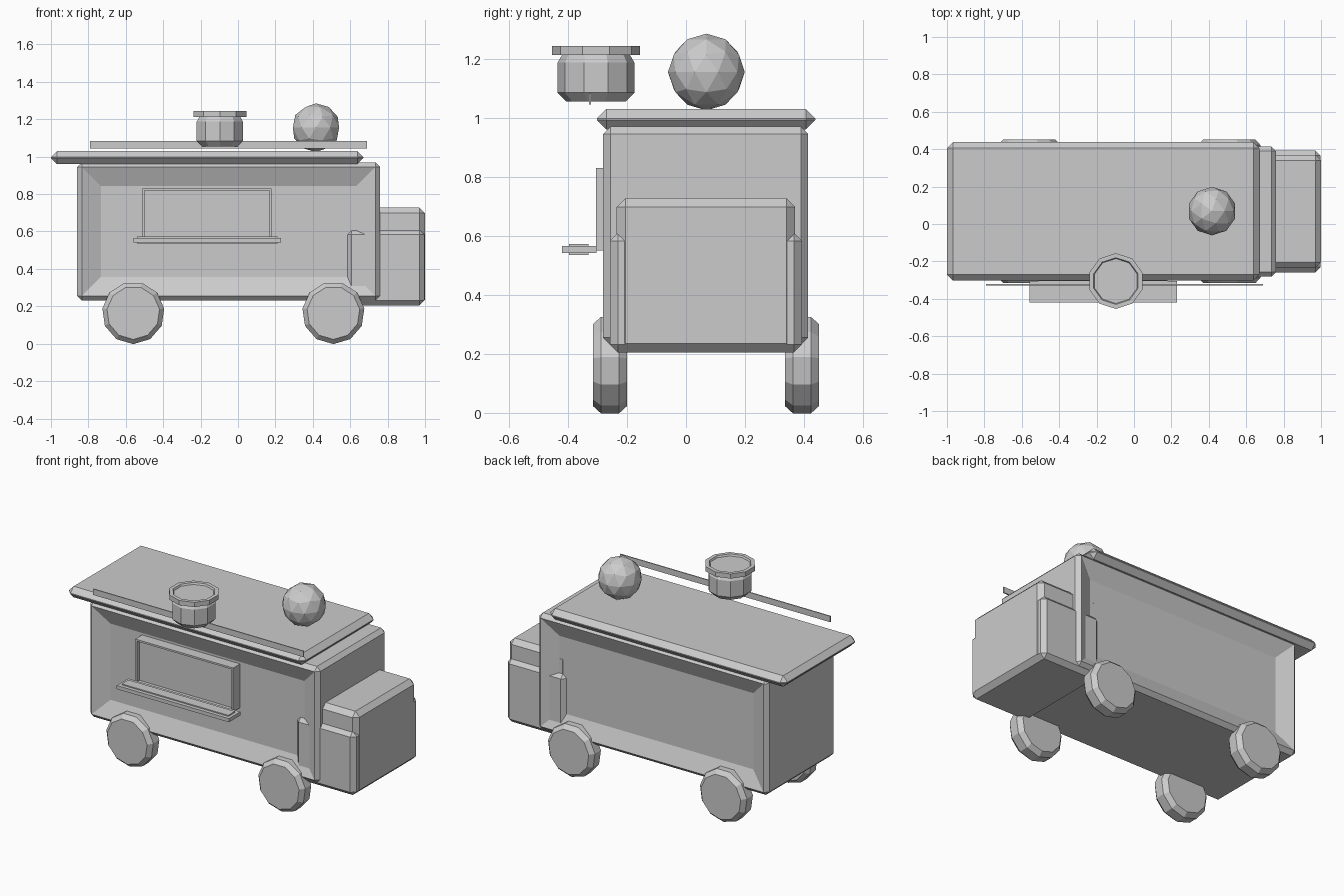
import bpy, bmesh, math
from mathutils import Matrix, Vector

if "Cube" in bpy.data.objects:
    bpy.data.objects.remove(bpy.data.objects["Cube"])

grey = bpy.data.materials.new("plain_grey")
grey.diffuse_color = (0.6, 0.6, 0.6, 1)
grey.use_nodes = True
grey.node_tree.nodes["Principled BSDF"].inputs["Base Color"].default_value = grey.diffuse_color


def finish(bm, name):
    bmesh.ops.recalc_face_normals(bm, faces=bm.faces[:])
    mesh = bpy.data.meshes.new(name)
    bm.to_mesh(mesh)
    bm.free()
    mesh.materials.append(grey)
    obj = bpy.data.objects.new(name, mesh)
    bpy.context.collection.objects.link(obj)
    return obj


def box_bm(lo, hi, bevel=0.0):
    """Box between two corners with flat chamfered edges."""
    bm = bmesh.new()
    bmesh.ops.create_cube(bm, size=1)
    lo, hi = Vector(lo), Vector(hi)
    for v in bm.verts:
        v.co = Vector([(lo[i] + hi[i]) / 2 + v.co[i] * (hi[i] - lo[i]) for i in range(3)])
    if bevel:
        bmesh.ops.bevel(bm, geom=bm.edges[:], offset=bevel, segments=1,
                        profile=0.5, affect='EDGES')
    bm.normal_update()
    return bm


def box(name, lo, hi, bevel=0.0):
    return finish(box_bm(lo, hi, bevel), name)


def lathe(name, profile, sides, centre, rot=Matrix()):
    """Faceted solid from (radius, height) rings, first vertex on +y."""
    bm = bmesh.new()
    rings = []
    for r, h in profile:
        rings.append([bm.verts.new((r * math.sin(2 * math.pi * i / sides),
                                    r * math.cos(2 * math.pi * i / sides), h))
                      for i in range(sides)])
    for a, b in zip(rings, rings[1:]):
        for i in range(sides):
            j = (i + 1) % sides
            bm.faces.new((a[i], a[j], b[j], b[i]))
    bm.faces.new(rings[0])
    bm.faces.new(rings[-1])
    bm.transform(Matrix.Translation(centre) @ rot)
    return finish(bm, name)


def inset_sides(bm, directions, thickness, depth):
    """Inset the largest face looking in each y direction."""
    for d in directions:
        face = max((f for f in bm.faces if f.normal.y * d > 0.99),
                   key=lambda f: f.calc_area())
        bmesh.ops.inset_individual(bm, faces=[face], thickness=thickness, depth=depth)
        bm.normal_update()


# truck body with a sloped recess on both long sides
bm = box_bm((-0.86, -0.281, 0.23), (0.76, 0.414, 0.97), 0.025)
inset_sides(bm, (-1, 1), 0.145, -0.045)
finish(bm, "body")

# overhanging roof
box("roof", (-1.0, -0.302, 0.96), (0.67, 0.438, 1.03), 0.032)

# cab, with wider lower cheeks that run back into the body
box("cab", (0.58, -0.235, 0.205), (1.0, 0.37, 0.728), 0.03)
box("cab_lower", (0.58, -0.258, 0.205), (0.997, 0.393, 0.61), 0.027)

# serving window: a frame slab with a sunken pane
bm = box_bm((-0.51, -0.305, 0.55), (0.18, -0.22, 0.83))
inset_sides(bm, (-1,), 0.016, 0.0)
pane = min((f for f in bm.faces if f.normal.y < -0.99 and len(f.verts) == 4
            and f.calc_area() > 0.1), key=lambda f: f.calc_area())
hole = bmesh.ops.extrude_discrete_faces(bm, faces=[pane])["faces"][0]
# the pane is moved back and joined to the frame by four walls
front = [Vector(v.co) for v in hole.verts]
for v in hole.verts:
    v.co.y += 0.025
back = list(hole.verts)
rim = [bm.verts.new(c) for c in front]
for i in range(4):
    j = (i + 1) % 4
    bm.faces.new((rim[i], rim[j], back[j], back[i]))
bmesh.ops.remove_doubles(bm, verts=bm.verts[:], dist=1e-5)
finish(bm, "serving_window")

# counter shelf with a slim raised middle on top and bottom
box("shelf", (-0.56, -0.42, 0.542), (0.23, -0.304, 0.565))
box("shelf_middle", (-0.54, -0.397, 0.535), (0.21, -0.33, 0.572))

# thin sign strip along the front of the roof
box("roof_strip", (-0.79, -0.329, 1.045), (0.69, -0.322, 1.083))

# wheels
for side, y in (("front", -0.2575), ("back", 0.393)):
    for end, x in (("left", -0.56), ("right", 0.51)):
        lathe(f"wheel_{side}_{end}",
              [(0.142, -0.0575), (0.167, -0.03), (0.167, 0.03), (0.142, 0.0575)],
              11, (x, y, 0.165), Matrix.Rotation(-math.pi / 2, 4, 'X'))

# pot with a lid that has a shallow dish
lathe("pot", [(0.10, 1.055), (0.13, 1.085), (0.13, 1.187), (0.112, 1.218)],
      10, (-0.097, -0.305, 0))
lathe("pot_lid", [(0.10, 1.213), (0.149, 1.213), (0.149, 1.243), (0.125, 1.243),
                  (0.12, 1.232)], 10, (-0.097, -0.305, 0))

# faceted ball on the roof
bm = bmesh.new()
bmesh.ops.create_icosphere(bm, subdivisions=2, radius=0.13,
                           matrix=Matrix.Translation((0.417, 0.069, 1.155)))
finish(bm, "roof_ball")
